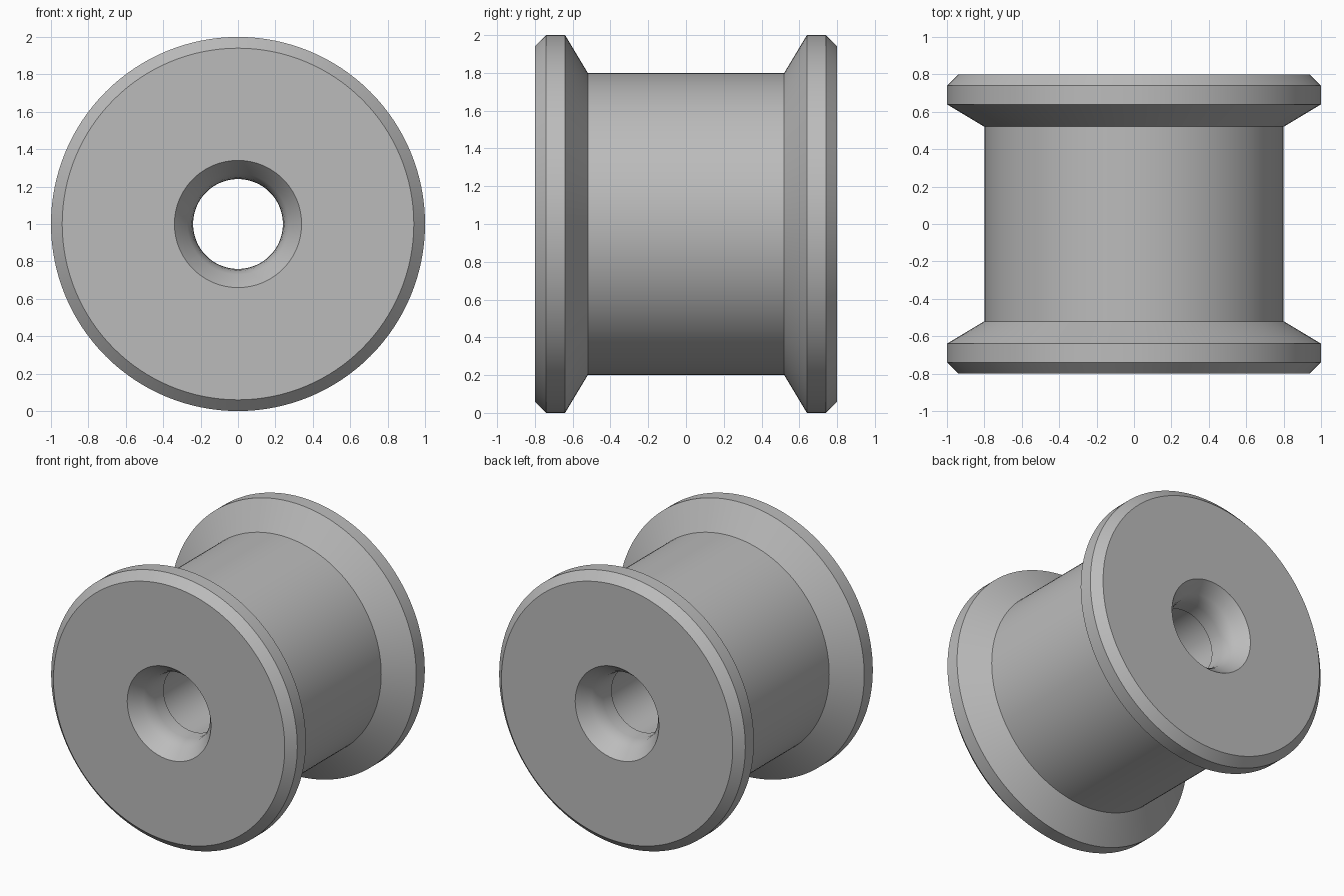
import bpy, bmesh, math
from mathutils import Matrix, Vector

cube = bpy.data.objects.get("Cube")
if cube:
    bpy.data.objects.remove(cube, do_unlink=True)

SEGMENTS = 128

# Single plain grey
grey = bpy.data.materials.new("plain grey")
grey.use_nodes = True
colour = (0.5, 0.5, 0.5, 1)
grey.diffuse_color = colour
grey.node_tree.nodes["Principled BSDF"].inputs["Base Color"].default_value = colour

# Half profile as (radius, distance from middle): hub, flange, face, flared bore
half = [(0.80, 0.52), (1.00, 0.64), (1.00, 0.74), (0.94, 0.80), (0.34, 0.80),
        (0.27, 0.71), (0.25, 0.67), (0.242, 0.62), (0.24, 0.52), (0.25, 0.515)]
profile = half + [(r, -y) for r, y in reversed(half)]


def lathe(name, points, material):
    """Turn a closed profile around the y axis."""
    bm = bmesh.new()
    rings = []
    for i in range(SEGMENTS):
        turn = Matrix.Rotation(math.tau * i / SEGMENTS, 3, 'Y')
        rings.append([bm.verts.new(turn @ Vector((r, y, 0))) for r, y in points])
    n = len(points)
    for i, ring in enumerate(rings):
        after = rings[(i + 1) % SEGMENTS]
        for j in range(n):
            k = (j + 1) % n
            bm.faces.new((ring[j], ring[k], after[k], after[j]))
    bmesh.ops.recalc_face_normals(bm, faces=bm.faces)
    mesh = bpy.data.meshes.new(name)
    bm.to_mesh(mesh)
    bm.free()
    mesh.materials.append(material)
    obj = bpy.data.objects.new(name, mesh)
    bpy.context.collection.objects.link(obj)
    return obj


# Spool body standing on its flanges
spool = lathe("flanged_spool", profile, grey)
spool.location.z = 1.0
bpy.ops.object.select_all(action='DESELECT')
spool.select_set(True)
bpy.context.view_layer.objects.active = spool
bpy.ops.object.shade_smooth_by_angle(angle=math.radians(25))
